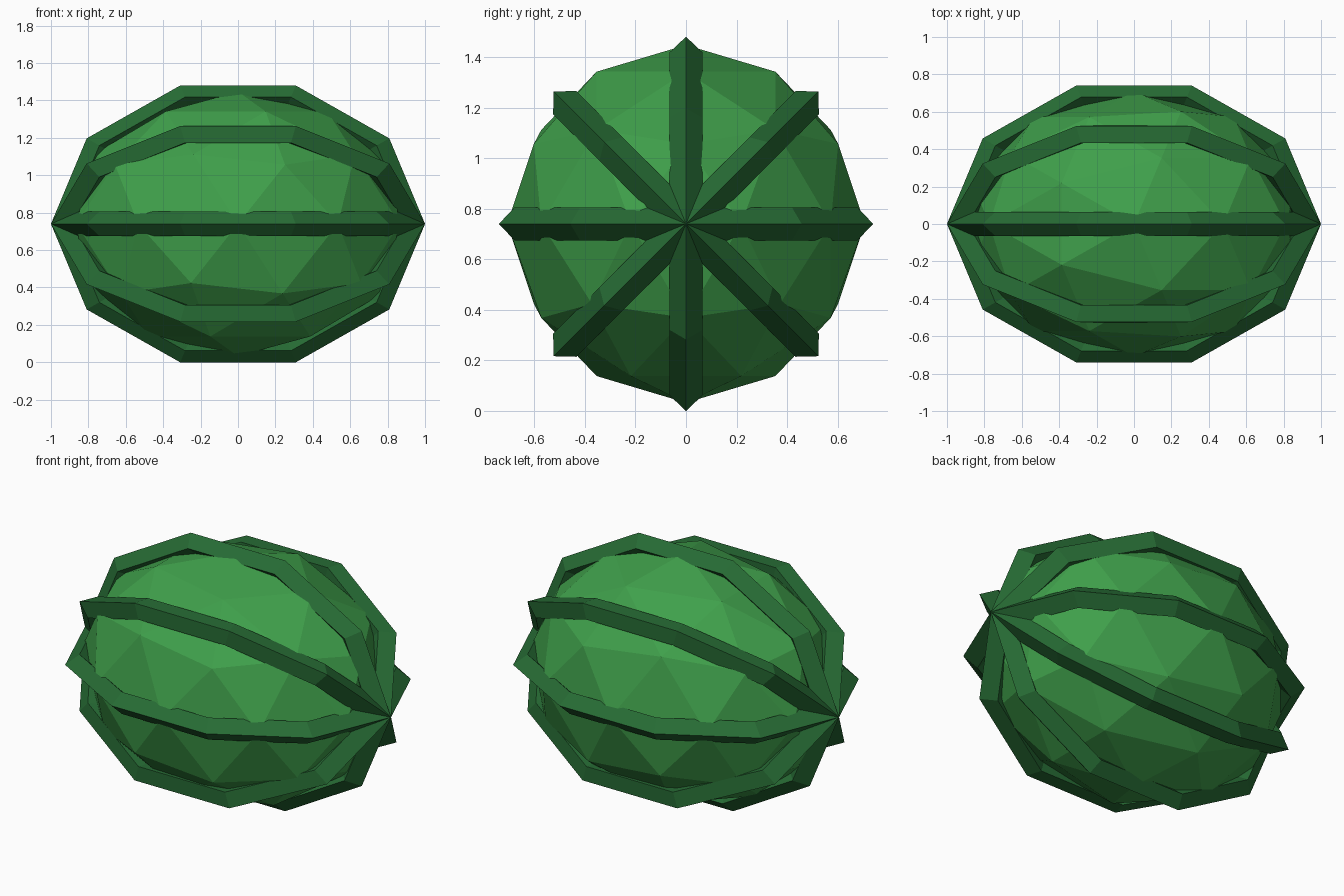
import bpy
import math

cube = bpy.data.objects.get("Cube")
if cube:
    bpy.data.objects.remove(cube, do_unlink=True)

MID = 0.74        # height of the long axis
GIRTH = 0.778     # girth relative to length
RIB = 0.0836      # rib section radius before flattening


def material(name, colour):
    mat = bpy.data.materials.new(name)
    mat.use_nodes = True
    mat.diffuse_color = colour
    mat.node_tree.nodes["Principled BSDF"].inputs["Base Color"].default_value = colour
    return mat


def finish(name, mat):
    obj = bpy.context.object
    obj.name = name
    obj.data.materials.append(mat)
    bpy.ops.object.shade_flat()
    return obj


leaf_green = material("leaf green", (0.05, 0.35, 0.07, 1))
dark_green = material("dark green", (0.02, 0.15, 0.035, 1))

# Faceted body, stretched along x
bpy.ops.mesh.primitive_ico_sphere_add(subdivisions=2, radius=0.909, location=(0, 0, MID))
body = finish("body", leaf_green)
body.scale = (1, GIRTH, GIRTH)

# Four ten-sided rings with a diamond section, turned about the long axis
for i in range(4):
    bpy.ops.mesh.primitive_torus_add(
        major_segments=10, minor_segments=4,
        major_radius=1 - RIB, minor_radius=RIB, location=(0, 0, MID))
    ring = finish(f"rib_ring_{i + 1}", dark_green)
    ring.scale = (1, GIRTH, GIRTH)
    ring.rotation_euler.x = i * math.pi / 4
